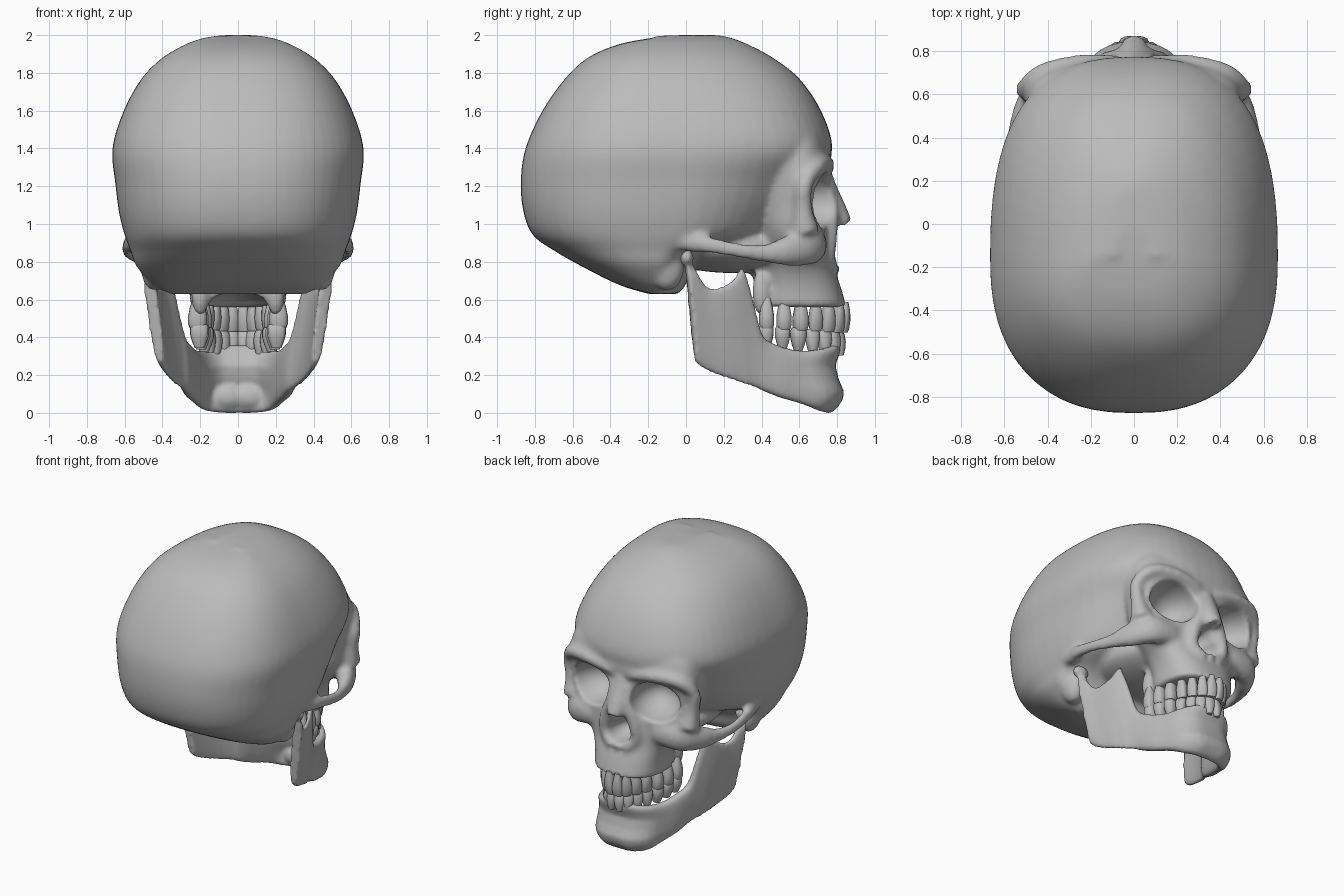
import bpy, bmesh, math
from mathutils import Vector, Matrix

if "Cube" in bpy.data.objects:
    bpy.data.objects.remove(bpy.data.objects["Cube"])


def material(name, rgb):
    m = bpy.data.materials.new(name)
    m.use_nodes = True
    m.diffuse_color = (*rgb, 1)
    m.node_tree.nodes["Principled BSDF"].inputs["Base Color"].default_value = (*rgb, 1)
    return m


BONE = material("bone grey", (0.5, 0.5, 0.5))


def spread(rows, steps):
    """Smoothly interpolate a list of station tuples."""
    out = []
    for i in range(len(rows) - 1):
        a, b, c, d = (rows[max(0, min(len(rows) - 1, i + k))] for k in (-1, 0, 1, 2))
        for s in range(steps):
            t = s / steps
            out.append([q + t * (r - p) / 2 + t * t * (p - 2.5 * q + 2 * r - u / 2)
                        + t ** 3 * (1.5 * (q - r) + (u - p) / 2)
                        for p, q, r, u in zip(a, b, c, d)])
    return out + [list(rows[-1])]


def loft(bm, rings):
    """Skin closed rings of points and cap both ends."""
    vs = [[bm.verts.new(p) for p in ring] for ring in rings]
    n = len(vs[0])
    faces = [bm.faces.new((a[i], a[(i + 1) % n], b[(i + 1) % n], b[i]))
             for a, b in zip(vs, vs[1:]) for i in range(n)]
    faces += [bm.faces.new(vs[0][::-1]), bm.faces.new(vs[-1])]
    bmesh.ops.recalc_face_normals(bm, faces=faces)


def signed_pow(v, p):
    return math.copysign(abs(v) ** p, v)


def slices(bm, rows, yc, power, back_taper, steps=5, n=56):
    """Stack egg-shaped slices: height, back, front, half width, front taper."""
    rings = []
    for z, yb, yf, w, taper in spread(rows, steps):
        ring = []
        for k in range(n):
            a = math.tau * k / n
            c, s = math.cos(a), math.sin(a)
            reach, pinch = (yf - yc, taper) if c > 0 else (yc - yb, back_taper)
            ring.append((w * signed_pow(s, power) * (1 - pinch * c * c),
                         yc + reach * signed_pow(c, power), z))
        rings.append(ring)
    loft(bm, rings)


def tube(bm, rows, flat=1.0, both=True, n=14):
    """Tapered tube through points (x, y, z, radius), mirrored when asked."""
    pts = spread(rows, 6)
    for side in ((1, -1) if both else (1,)):
        rings = []
        for i, (x, y, z, r) in enumerate(pts):
            d = Vector(pts[min(i + 1, len(pts) - 1)][:3]) - Vector(pts[max(i - 1, 0)][:3])
            u = d.cross(Vector((0, 0, 1)) if abs(d.z) < 0.9 * d.length else Vector((0, 1, 0))).normalized()
            v = u.cross(d).normalized()
            ring = [Vector((x, y, z)) + r * (flat * math.cos(math.tau * k / n) * u
                                             + math.sin(math.tau * k / n) * v) for k in range(n)]
            rings.append([(side * p.x, p.y, p.z) for p in ring])
        loft(bm, rings)


def ellipsoid(bm, loc, radii, turn=0.0, both=True):
    for side in ((1, -1) if both else (1,)):
        m = (Matrix.Translation((side * loc[0], loc[1], loc[2]))
             @ Matrix.Rotation(math.radians(turn * side), 4, "Z") @ Matrix.Diagonal((*radii, 1)))
        bmesh.ops.create_icosphere(bm, subdivisions=4, radius=1, matrix=m)


def finish(bm, name):
    me = bpy.data.meshes.new(name)
    bm.to_mesh(me)
    bm.free()
    ob = bpy.data.objects.new(name, me)
    bpy.context.collection.objects.link(ob)
    me.materials.append(BONE)
    me.shade_smooth()
    return ob


def bake(ob):
    """Replace the mesh by its modified result."""
    dg = bpy.context.evaluated_depsgraph_get()
    me = bpy.data.meshes.new_from_object(ob.evaluated_get(dg))
    ob.modifiers.clear()
    ob.data = me
    me.materials.clear()
    me.materials.append(BONE)
    me.shade_smooth()


def fuse(ob, voxel, smooth, cutters=()):
    def remesh():
        m = ob.modifiers.new("fuse", "REMESH")
        m.mode, m.voxel_size = "VOXEL", voxel
    remesh()
    for c in cutters:
        b = ob.modifiers.new("cut", "BOOLEAN")
        b.operation, b.object = "DIFFERENCE", c
    if cutters:
        remesh()
    s = ob.modifiers.new("soften", "SMOOTH")
    s.factor, s.iterations = 0.5, smooth
    bake(ob)
    for c in cutters:
        bpy.data.objects.remove(c)


# Braincase
bm = bmesh.new()
slices(bm, [(0.63, -0.20, -0.04, 0.36, 0.2), (0.68, -0.36, 0.0, 0.45, 0.2),
            (0.78, -0.56, 0.04, 0.54, 0.3), (0.86, -0.70, 0.16, 0.57, 0.3),
            (0.94, -0.81, 0.48, 0.60, 0.3), (1.06, -0.86, 0.62, 0.63, 0.3),
            (1.22, -0.875, 0.71, 0.65, 0.15), (1.4, -0.85, 0.775, 0.665, -0.08),
            (1.6, -0.76, 0.715, 0.605, -0.08), (1.77, -0.64, 0.60, 0.51, 0),
            (1.88, -0.52, 0.46, 0.40, 0), (1.95, -0.36, 0.33, 0.28, 0),
            (1.985, -0.18, 0.24, 0.18, 0), (2.0, -0.02, 0.17, 0.08, 0)], -0.15, 0.82, 0)
# Face block from forehead to upper jaw
slices(bm, [(1.52, 0.3, 0.71, 0.40, 0), (1.42, 0.25, 0.75, 0.47, 0), (1.32, 0.25, 0.77, 0.50, 0),
            (1.24, 0.25, 0.755, 0.50, 0), (1.1, 0.28, 0.75, 0.48, 0), (0.97, 0.32, 0.75, 0.46, 0),
            (0.87, 0.34, 0.755, 0.40, 0), (0.78, 0.35, 0.775, 0.31, 0), (0.68, 0.36, 0.815, 0.265, 0),
            (0.56, 0.36, 0.85, 0.25, 0)], 0.58, 0.8, 0.25)
# Brow ridge and outer orbit rim
tube(bm, [(0.06, 0.745, 1.28, 0.035), (0.25, 0.745, 1.32, 0.04), (0.42, 0.70, 1.31, 0.045),
          (0.50, 0.63, 1.22, 0.045), (0.485, 0.62, 1.08, 0.05), (0.46, 0.63, 0.96, 0.08)])
# Cheekbone and arch back to the ear
tube(bm, [(0.24, 0.70, 0.89, 0.07), (0.40, 0.66, 0.885, 0.10), (0.49, 0.55, 0.86, 0.085),
          (0.55, 0.42, 0.845, 0.05), (0.585, 0.28, 0.86, 0.04), (0.58, 0.12, 0.89, 0.045),
          (0.55, 0.0, 0.91, 0.055), (0.53, -0.12, 0.94, 0.05)], 0.7)
# Nasal bones, opening rim and spine
tube(bm, [(0, 0.72, 1.26, 0.055), (0, 0.75, 1.18, 0.055), (0, 0.785, 1.09, 0.06),
          (0, 0.83, 1.01, 0.05), (0, 0.845, 0.985, 0.035)], 1.15, both=False)
tube(bm, [(0.05, 0.74, 1.2, 0.04), (0.075, 0.765, 1.05, 0.045), (0.12, 0.755, 0.92, 0.045),
          (0.12, 0.755, 0.82, 0.04), (0.05, 0.78, 0.75, 0.035)])
tube(bm, [(0, 0.76, 0.75, 0.04), (0, 0.82, 0.775, 0.015)], both=False)
# Mastoids, palate wings, skull base
ellipsoid(bm, (0.44, -0.10, 0.77), (0.075, 0.09, 0.125))
ellipsoid(bm, (0.20, 0.40, 0.64), (0.05, 0.05, 0.13))
ellipsoid(bm, (0, 0.25, 0.88), (0.40, 0.42, 0.14), both=False)
cranium = finish(bm, "cranium")

# Orbits, nasal opening and palate hollow
cutters = []
for loc, radii, turn in [((0.265, 0.75, 1.125), (0.175, 0.24, 0.145), -18),
                         ((-0.265, 0.75, 1.125), (0.175, 0.24, 0.145), 18),
                         ((0, 0.84, 0.86), (0.095, 0.24, 0.08), 0),
                         ((0, 0.88, 0.92), (0.06, 0.26, 0.09), 0),
                         ((0, 0.50, 0.54), (0.18, 0.28, 0.11), 0)]:
    bm = bmesh.new()
    ellipsoid(bm, loc, radii, turn, False)
    cutters.append(finish(bm, "cutter"))
    cutters[-1].hide_render = True
fuse(cranium, 0.015, 8, cutters)

# Lower jaw: columns of x, y, bottom, top, half thickness, from chin to condyle
half = [(0.0, 0.77, 0.0, 0.36, 0.045), (0.10, 0.76, 0.0, 0.36, 0.045),
        (0.175, 0.70, 0.015, 0.34, 0.045), (0.22, 0.60, 0.05, 0.33, 0.04),
        (0.265, 0.48, 0.085, 0.36, 0.04), (0.305, 0.39, 0.115, 0.42, 0.035),
        (0.33, 0.35, 0.13, 0.62, 0.028), (0.35, 0.315, 0.14, 0.77, 0.025),
        (0.375, 0.27, 0.15, 0.71, 0.022), (0.40, 0.20, 0.175, 0.67, 0.022),
        (0.42, 0.12, 0.205, 0.67, 0.024), (0.435, 0.06, 0.235, 0.79, 0.03),
        (0.445, 0.02, 0.27, 0.88, 0.035)]
cols = spread(half, 3)
cols = [[-c[0], *c[1:]] for c in cols[:0:-1]] + cols
rings = []
for i, (x, y, lo, hi, th) in enumerate(cols):
    a, b = cols[max(i - 1, 0)], cols[min(i + 1, len(cols) - 1)]
    out = Vector((a[1] - b[1], b[0] - a[0])).normalized()
    back = max(0, min(1, (0.5 - y) / 0.25))
    front = max(0, min(1, (y - 0.55) / 0.15))
    ring = []
    for k in range(24):
        ang = math.tau * k / 24
        z = (lo + hi) / 2 + (hi - lo) / 2 * signed_pow(math.sin(ang), 0.7)
        chin = front * 0.024 * math.cos(math.tau * (z - 0.1) / 0.27)
        off = th * signed_pow(math.cos(ang), 0.6)
        lean = back * (0.14 * (z - 0.5) - 0.02 * (z > 0.75)) * math.copysign(1, x)
        ring.append((x + out.x * off + lean, y + out.y * off + chin - back * 0.1 * (z - 0.55), z))
    rings.append(ring)
bm = bmesh.new()
loft(bm, rings)
ellipsoid(bm, (0.465, 0.005, 0.82), (0.06, 0.035, 0.045))
ellipsoid(bm, (0.06, 0.76, 0.085), (0.11, 0.065, 0.075))
fuse(finish(bm, "lower_jaw"), 0.013, 4)


# Teeth set along each dental arch
def teeth(name, wide, front, crown, root, rise, direction):
    bm = bmesh.new()
    count, depth = 14, front - 0.38
    for i in range(count):
        u = (i + 0.5) / count * 2 - 1
        a = math.radians(90) * math.copysign(abs(u) ** 0.9, u)
        x, y = wide * math.sin(a), 0.38 + depth * math.cos(a)
        tang = math.atan2(-depth * math.sin(a), wide * math.cos(a))
        molar = abs(u) > 0.5
        lift = rise * (front - y)
        mid, tall = (crown + root) / 2 + lift, abs(crown - root) / 2
        m = Matrix.Translation((x, y, mid)) @ Matrix.Rotation(tang, 4, "Z")
        prof = [(-1.1, 0.5), (-0.5, 0.8), (0.1, 1.0), (0.7, 1.0), (1.0, 0.8)]
        rings = []
        for t, s in prof:
            dx, dy = s * (0.04 if molar else 0.036), s * (0.05 if molar else 0.035 - 0.012 * t)
            rings.append([m @ Vector((dx * signed_pow(math.cos(math.tau * k / 12), 0.7),
                                      dy * signed_pow(math.sin(math.tau * k / 12), 0.7),
                                      direction * t * tall)) for k in range(12)])
        loft(bm, rings)
    ob = finish(bm, name)
    ob.data.set_sharp_from_angle(angle=math.radians(50))


teeth("upper_teeth", 0.215, 0.84, 0.425, 0.58, 0.05, -1)
teeth("lower_teeth", 0.205, 0.815, 0.43, 0.31, 0.10, 1)
